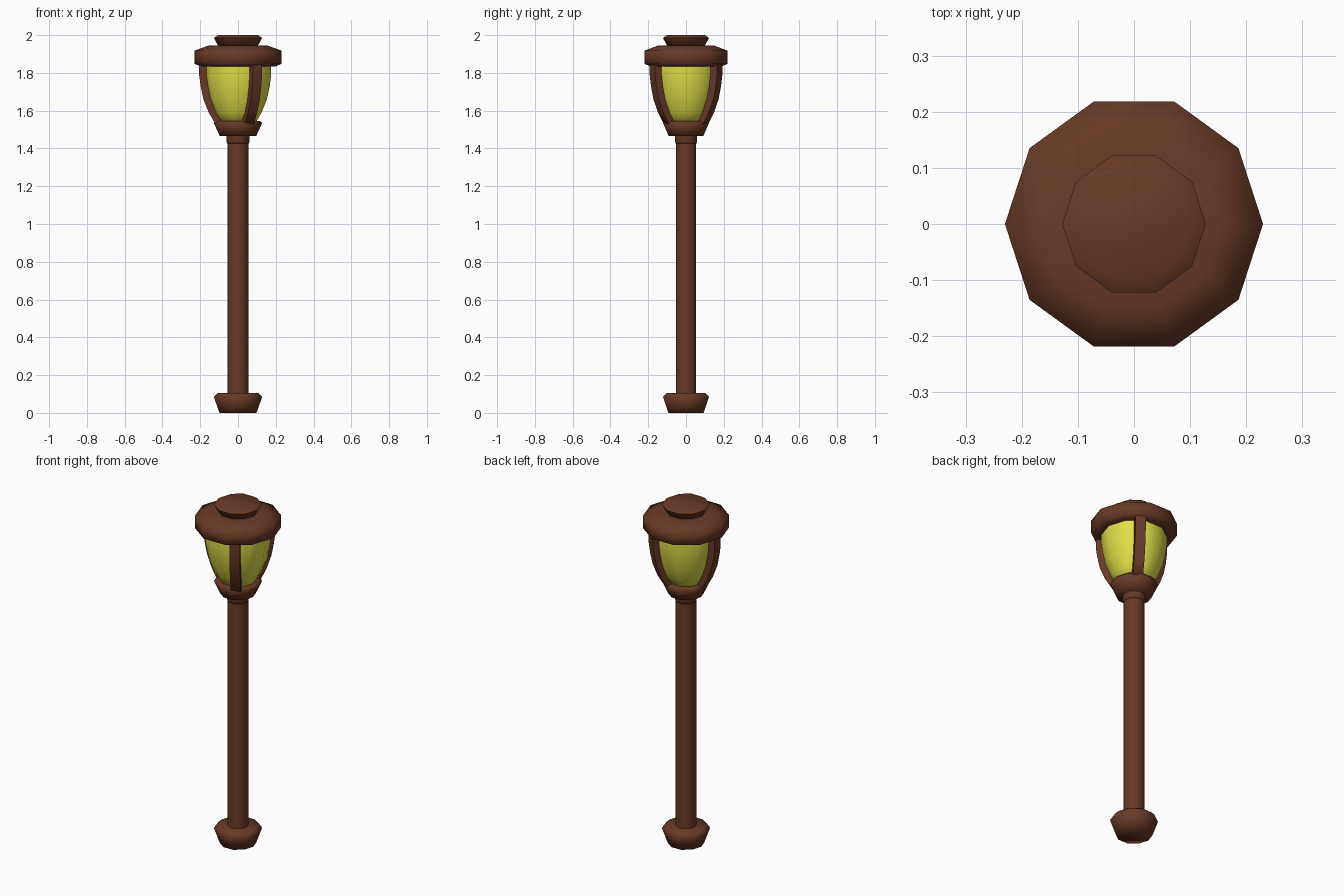
import bpy
import math
from mathutils import Vector

SIDES = 10

old = bpy.data.objects.get("Cube")
if old:
    bpy.data.objects.remove(old, do_unlink=True)


def material(name, color):
    mat = bpy.data.materials.new(name)
    mat.use_nodes = True
    mat.diffuse_color = (*color, 1)
    mat.node_tree.nodes["Principled BSDF"].inputs["Base Color"].default_value = (*color, 1)
    return mat


brown = material("brown paint", (0.135, 0.042, 0.020))
yellow = material("yellow glass", (0.74, 0.74, 0.065))


def add_object(name, verts, faces, mat):
    mesh = bpy.data.meshes.new(name)
    mesh.from_pydata(verts, [], faces)
    mesh.materials.append(mat)
    obj = bpy.data.objects.new(name, mesh)
    bpy.context.collection.objects.link(obj)
    bpy.ops.object.select_all(action="DESELECT")
    obj.select_set(True)
    bpy.context.view_layer.objects.active = obj
    bpy.ops.object.shade_smooth_by_angle(angle=math.radians(75))
    return obj


def lathe(name, profile, mat):
    """Spin (radius, height) points, bottom to top, into a closed ten-sided solid."""
    verts, faces = [], []
    for r, z in profile:
        for i in range(SIDES):
            a = math.tau * i / SIDES
            verts.append((r * math.cos(a), r * math.sin(a), z))
    for k in range(len(profile) - 1):
        for i in range(SIDES):
            j = (i + 1) % SIDES
            faces.append((k * SIDES + i, k * SIDES + j,
                          (k + 1) * SIDES + j, (k + 1) * SIDES + i))
    faces.append(tuple(reversed(range(SIDES))))
    faces.append(tuple(range(len(verts) - SIDES, len(verts))))
    return add_object(name, verts, faces, mat)


def rib(name, profile, angle, half_width, depth):
    """Curved bar that follows the glass profile at one angle."""
    out = Vector((math.cos(angle), math.sin(angle), 0))
    side = Vector((-out.y, out.x, 0)) * half_width
    verts, faces = [], []
    for r, z in profile:
        up = Vector((0, 0, z))
        inner, outer = out * (r - depth), out * r
        verts += [inner - side + up, outer - side + up, outer + side + up, inner + side + up]
    for k in range(len(profile) - 1):
        for i in range(4):
            j = (i + 1) % 4
            faces.append((4 * k + i, 4 * k + j, 4 * k + 4 + j, 4 * k + 4 + i))
    n = len(verts)
    faces += [(3, 2, 1, 0), (n - 4, n - 3, n - 2, n - 1)]
    return add_object(name, verts, faces, brown)


# Post: flared foot, shaft and neck ring
lathe("foot", [(0.098, 0), (0.128, 0.085), (0.108, 0.105)], brown)
lathe("shaft", [(0.056, 0.09), (0.056, 1.48)], brown)
lathe("neck_ring", [(0.056, 1.425), (0.061, 1.435), (0.061, 1.48)], brown)

# Lantern: cup, glass, roof and finial
lathe("cup", [(0.096, 1.465), (0.128, 1.535), (0.115, 1.546)], brown)
glass = [(0.09, 1.53), (0.125, 1.59), (0.153, 1.66), (0.168, 1.73), (0.176, 1.79), (0.176, 1.85)]
lathe("glass", glass, yellow)
lathe("roof", [(0.195, 1.833), (0.23, 1.848), (0.23, 1.918), (0.155, 1.945)], brown)
lathe("finial", [(0.1, 1.935), (0.128, 1.985), (0.105, 2.0)], brown)

# Three ribs around the glass
rib_path = [(r + 0.03, z) for r, z in glass]
for i, label in enumerate(("back", "right", "front")):
    rib(label + "_rib", rib_path, math.radians(60 + 120 * i), 0.028, 0.045)
